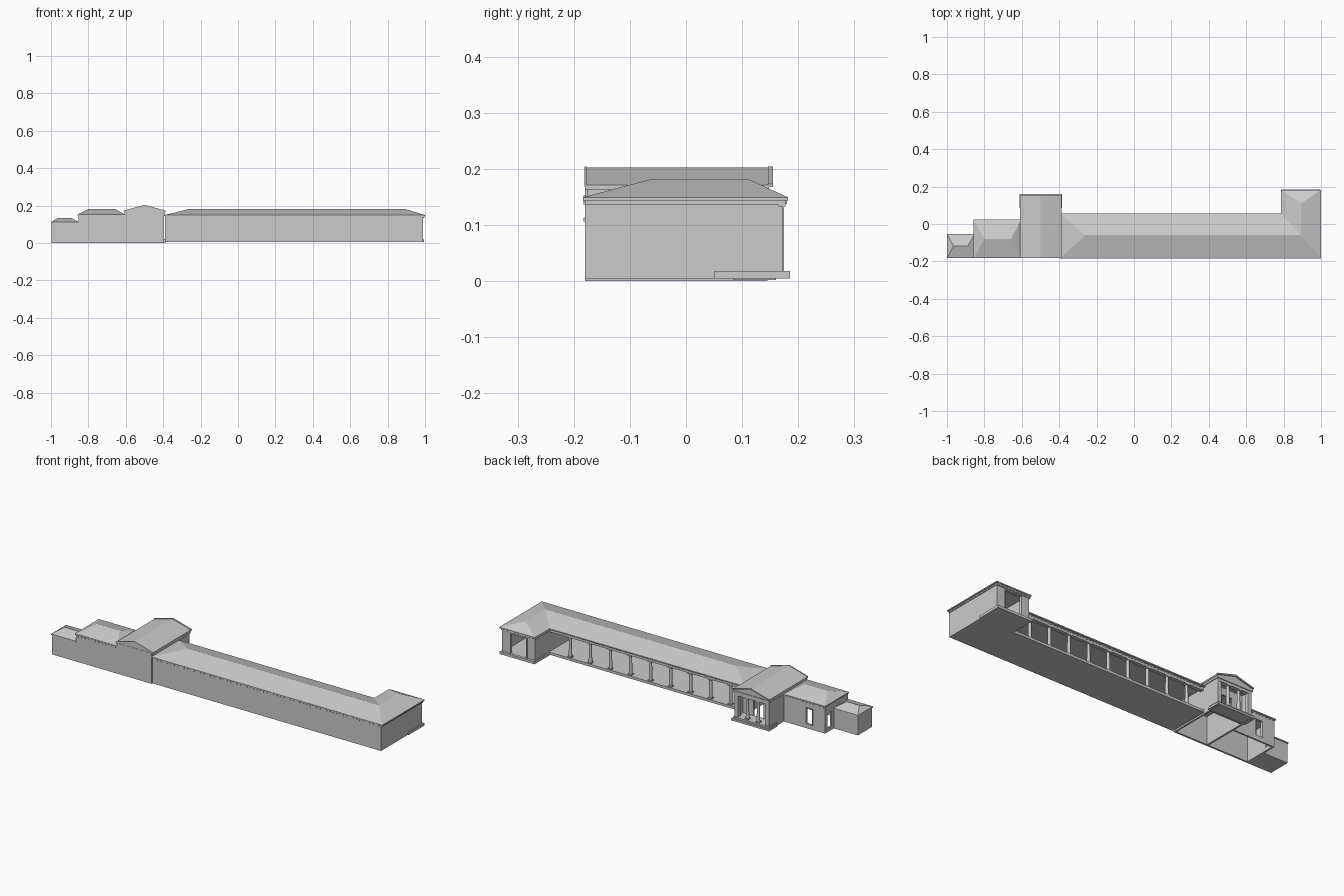
import bpy, bmesh

cube = bpy.data.objects.get("Cube")
if cube:
    bpy.data.objects.remove(cube)

stone = bpy.data.materials.new("pale_grey_stone")
stone.use_nodes = True
GREY = (0.6, 0.6, 0.6, 1)
stone.diffuse_color = GREY
stone.node_tree.nodes["Principled BSDF"].inputs["Base Color"].default_value = GREY


def finish(name, bm):
    bmesh.ops.recalc_face_normals(bm, faces=bm.faces)
    mesh = bpy.data.meshes.new(name)
    bm.to_mesh(mesh)
    bm.free()
    mesh.materials.append(stone)
    ob = bpy.data.objects.new(name, mesh)
    bpy.context.collection.objects.link(ob)
    return ob


def add_box(bm, x0, x1, y0, y1, z0, z1):
    for v in bmesh.ops.create_cube(bm, size=1)["verts"]:
        v.co = (x1 if v.co.x > 0 else x0, y1 if v.co.y > 0 else y0, z1 if v.co.z > 0 else z0)


def boxes(name, *items):
    bm = bmesh.new()
    for item in items:
        add_box(bm, *item)
    return finish(name, bm)


def door_wall_x(name, x0, x1, y0, y1, z0, z1, a, b, low, high):
    """Wall running along x with an opening from a to b."""
    boxes(name, (x0, a, y0, y1, z0, z1), (b, x1, y0, y1, z0, z1),
          (a, b, y0, y1, z0, low), (a, b, y0, y1, high, z1))


def door_wall_y(name, x0, x1, y0, y1, z0, z1, a, b, low, high):
    """Wall running along y with an opening from a to b."""
    boxes(name, (x0, x1, y0, a, z0, z1), (x0, x1, b, y1, z0, z1),
          (x0, x1, a, b, z0, low), (x0, x1, a, b, high, z1))


def roof(name, outline, ridge, slopes, eave, top, lip=0.006):
    """Closed roof: eave outline with a thin lip, ridge points and sloping faces."""
    bm = bmesh.new()
    n = len(outline)
    low = [bm.verts.new((x, y, eave - lip)) for x, y in outline]
    up = [bm.verts.new((x, y, eave)) for x, y in outline]
    up += [bm.verts.new((x, y, top)) for x, y in ridge]
    bm.faces.new(low)
    for i in range(n):
        j = (i + 1) % n
        bm.faces.new((low[i], low[j], up[j], up[i]))
    for s in slopes:
        bm.faces.new([up[i] for i in s])
    return finish(name, bm)


def hip_roof(name, x0, x1, y0, y1, r0, r1, ry, eave, top):
    roof(name, [(x0, y0), (x1, y0), (x1, y1), (x0, y1)], [(r0, ry), (r1, ry)],
         [(0, 1, 5, 4), (1, 2, 5), (2, 3, 4, 5), (3, 0, 4)], eave, top)


def dentils(name, start, end, z, out):
    """Row of small blocks under an eave."""
    bm = bmesh.new()
    dx, dy = end[0] - start[0], end[1] - start[1]
    count = int((dx * dx + dy * dy) ** 0.5 / 0.02)
    for i in range(count):
        t = (i + 0.5) / count
        x, y = start[0] + dx * t, start[1] + dy * t
        add_box(bm, x - out, x + out, y - out, y + out, z, z + 0.006)
    finish(name, bm)


def column(bm, x, y, z0, z1, r):
    """Round shaft with square foot and cap."""
    res = bmesh.ops.create_cone(bm, cap_ends=True, segments=12, radius1=r, radius2=r * 0.85, depth=z1 - z0)
    bmesh.ops.translate(bm, verts=res["verts"], vec=(x, y, (z0 + z1) / 2))
    w = r * 1.25
    add_box(bm, x - w, x + w, y - w, y + w, z0, z0 + 0.005)
    add_box(bm, x - w, x + w, y - w, y + w, z1 - 0.007, z1)


# Main hall: floor, walls and end wing
T = 0.01
boxes("hall_floor", (-0.39, 0.99, -0.18, 0.05, 0.004, 0.018),
      (0.785, 0.995, 0.05, 0.185, 0.004, 0.018))
boxes("hall_front_wall", (-0.39, 0.99, -0.18, -0.17, 0.004, 0.143))
boxes("wing_outer_wall", (0.98, 0.99, -0.18, 0.172, 0.004, 0.143))
boxes("wing_inner_wall", (0.792, 0.802, -0.17, 0.172, 0.018, 0.143))
door_wall_x("wing_end_wall", 0.792, 0.99, 0.162, 0.172, 0.018, 0.143, 0.842, 0.937, 0.019, 0.125)
boxes("wing_door_posts", (0.836, 0.842, 0.16, 0.175, 0.018, 0.128),
      (0.937, 0.943, 0.16, 0.175, 0.018, 0.128), (0.836, 0.943, 0.16, 0.175, 0.125, 0.131))
boxes("wing_cornice", (0.788, 0.994, 0.165, 0.177, 0.133, 0.143),
      (0.986, 0.994, -0.18, 0.177, 0.135, 0.143), (0.788, 0.795, 0.05, 0.177, 0.133, 0.143))
roof("hall_roof",
     [(-0.395, -0.184), (1, -0.184), (1, 0.182), (0.785, 0.182), (0.785, 0.055), (-0.395, 0.055)],
     [(-0.26, -0.06), (0.893, -0.06), (0.893, 0.11)],
     [(0, 1, 7, 6), (1, 2, 8, 7), (2, 3, 8), (3, 4, 7, 8), (4, 5, 6, 7), (5, 0, 6)], 0.149, 0.182)

# Colonnade along the back of the hall
bm = bmesh.new()
for i in range(9):
    column(bm, 0.673 - 0.121 * i, 0.035, 0.018, 0.128, 0.009)
finish("hall_columns", bm)
boxes("hall_beam", (-0.39, 0.792, 0.025, 0.045, 0.126, 0.143))

# Gabled porch, open below in its front part
px0, px1, pc = -0.603, -0.395, -0.499
boxes("porch_walls", (px0, px1, -0.18, -0.17, 0, 0.166),
      (px0, px0 + T, -0.17, 0.145, 0, 0.166), (px1 - T, px1, -0.17, 0.145, 0, 0.166))
boxes("porch_step", (px0 - 0.01, px1 + 0.01, 0.085, 0.16, 0.002, 0.013),
      (px0 - 0.004, px1 + 0.004, 0.085, 0.153, 0.013, 0.022))
door_wall_x("porch_inner_wall", px0, px1, 0.08, 0.088, 0, 0.16, pc - 0.03, pc + 0.03, 0.02, 0.115)
boxes("porch_corner_piers", (px0, px0 + 0.022, 0.123, 0.146, 0.022, 0.14),
      (px1 - 0.022, px1, 0.123, 0.146, 0.022, 0.14))
bm = bmesh.new()
for x in (pc - 0.033, pc + 0.033):
    column(bm, x, 0.135, 0.022, 0.14, 0.009)
finish("porch_columns", bm)
boxes("porch_entablature", (px0, px1, 0.122, 0.147, 0.138, 0.165),
      (px0 - 0.004, px1 + 0.004, -0.176, 0.151, 0.152, 0.163))
roof("porch_roof", [(-0.61, -0.179), (-0.388, -0.179), (-0.388, 0.148), (-0.61, 0.148)],
     [(pc, -0.179), (pc, 0.148)],
     [(0, 1, 4), (1, 2, 5, 4), (2, 3, 5), (3, 0, 4, 5)], 0.171, 0.202, 0.008)


# Raised raking edges on both gables
def raking_edge(name, y0, y1):
    bm = bmesh.new()
    profile = [(-0.611, 0.167), (-0.611, 0.173), (pc, 0.204), (-0.387, 0.173), (-0.387, 0.167), (pc, 0.196)]
    verts = [bm.verts.new((x, y0, z)) for x, z in profile]
    face = bm.faces.new(verts)
    ext = bmesh.ops.extrude_face_region(bm, geom=[face])["geom"]
    moved = [g for g in ext if isinstance(g, bmesh.types.BMVert)]
    bmesh.ops.translate(bm, verts=moved, vec=(0, y1 - y0, 0))
    finish(name, bm)


raking_edge("back_raking_edge", 0.146, 0.155)
raking_edge("front_raking_edge", -0.181, -0.177)

# Side room, open below, with a back door and a side door
boxes("side_room_walls", (-0.852, px0, -0.18, -0.17, 0, 0.147))
door_wall_x("side_room_back_wall", -0.852, px0, 0.009, 0.018, 0, 0.147, -0.775, -0.74, 0.025, 0.11)
door_wall_y("side_room_side_wall", -0.852, -0.843, -0.17, 0.009, 0, 0.147, -0.038, -0.002, 0.02, 0.1)
boxes("side_room_door_frame", (-0.779, -0.775, 0.009, 0.021, 0.025, 0.113),
      (-0.74, -0.736, 0.009, 0.021, 0.025, 0.113), (-0.779, -0.736, 0.009, 0.021, 0.11, 0.114))
hip_roof("side_room_roof", -0.857, px0, -0.183, 0.024, -0.8, -0.658, -0.08, 0.152, 0.182)

# Small end room
boxes("end_room", (-0.997, -0.852, -0.18, -0.058, 0, 0.106))
hip_roof("end_room_roof", -1, -0.852, -0.183, -0.054, -0.965, -0.888, -0.117, 0.112, 0.133)

# Dentil rows under the eaves
dentils("hall_front_dentils", (-0.39, -0.18), (0.99, -0.18), 0.136, 0.003)
dentils("wing_end_dentils", (0.79, 0.177), (0.99, 0.177), 0.137, 0.003)
dentils("wing_side_dentils", (0.993, -0.18), (0.993, 0.17), 0.137, 0.003)
dentils("hall_back_dentils", (-0.38, 0.046), (0.78, 0.046), 0.137, 0.003)
dentils("side_room_front_dentils", (-0.85, -0.18), (px0, -0.18), 0.139, 0.003)
dentils("side_room_back_dentils", (-0.85, 0.018), (px0, 0.018), 0.139, 0.003)
